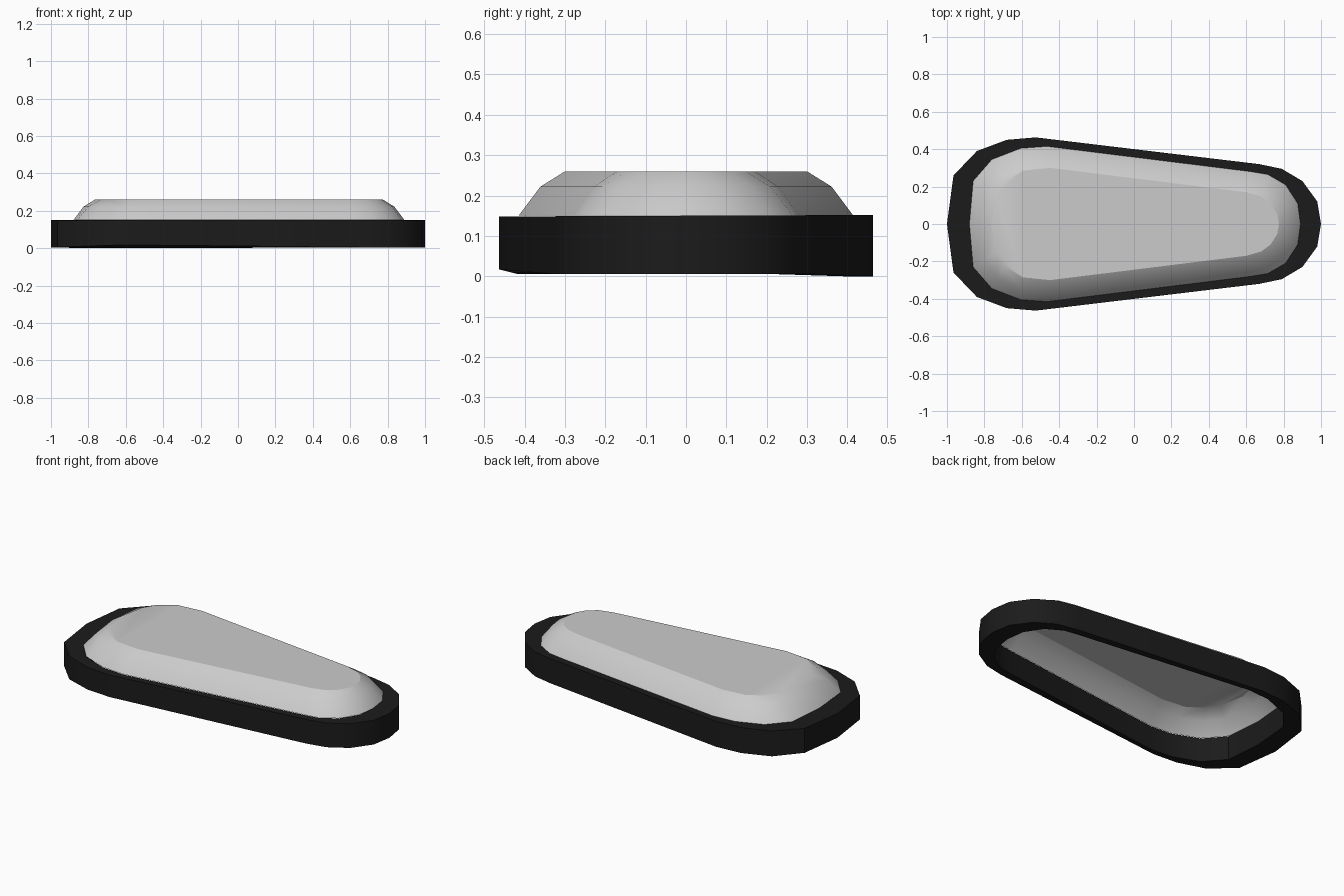
import bpy, bmesh

if "Cube" in bpy.data.objects:
    bpy.data.objects.remove(bpy.data.objects["Cube"])

# Half outlines (y >= 0) from the wide end to the narrow end
OUTER = [(-1, 0), (-.965, .26), (-.84, .39), (-.68, .45), (-.525, .463),
         (.67, .32), (.79, .295), (.90, .23), (.98, .12), (1, 0)]
INNER = [(-.88, 0), (-.86, .23), (-.76, .345), (-.605, .405), (-.465, .415),
         (.625, .28), (.715, .265), (.81, .21), (.875, .11), (.89, 0)]
CROWN = [(-.765, 0), (-.735, .15), (-.69, .225), (-.595, .285), (-.45, .30),
         (.60, .17), (.68, .147), (.73, .11), (.765, .055), (.775, 0)]


def full(half):
    """Mirror a half outline across the x axis into a closed loop."""
    return half + [(x, -y) for x, y in half[-2:0:-1]]


def blend(a, b, t):
    return [(p[0] + (q[0] - p[0]) * t, p[1] + (q[1] - p[1]) * t)
            for p, q in zip(a, b)]


def loft(name, rings, closed=False, cap=False):
    """Bridge matching rings of (outline, height function) into one mesh."""
    bm = bmesh.new()
    loops = [[bm.verts.new((x, y, z(y))) for x, y in full(half)]
             for half, z in rings]
    pairs = list(zip(loops, loops[1:]))
    if closed:
        pairs.append((loops[-1], loops[0]))
    for lo, hi in pairs:
        n = len(lo)
        for i in range(n):
            j = (i + 1) % n
            bm.faces.new((lo[i], lo[j], hi[j], hi[i]))
    if cap:
        bm.faces.new(loops[-1])
    bmesh.ops.recalc_face_normals(bm, faces=bm.faces)
    mesh = bpy.data.meshes.new(name)
    bm.to_mesh(mesh)
    bm.free()
    ob = bpy.data.objects.new(name, mesh)
    bpy.context.collection.objects.link(ob)
    bpy.ops.object.select_all(action='DESELECT')
    ob.select_set(True)
    bpy.context.view_layer.objects.active = ob
    bpy.ops.object.shade_smooth_by_angle(angle=0.5)
    return ob


def rim_top(y):
    return .15 + .004 * y


def rim_bottom(y):
    # underside lifts slightly along the front edge
    if y < -.33:
        return .005 + (-y - .33) * .09
    return 0.0 if y > .38 else .005


# Black rim: a solid band around the opening
rim = loft("rim", [(OUTER, rim_bottom), (OUTER, rim_top),
                   (INNER, rim_top), (INNER, lambda y: .005)], closed=True)
black = bpy.data.materials.new("black_rubber")
black.diffuse_color = (.011, .011, .011, 1)
black.use_nodes = True
black.node_tree.nodes["Principled BSDF"].inputs["Base Color"].default_value = black.diffuse_color
rim.data.materials.append(black)

# Grey raised cover: open below, two sloped bands and a flat top
loft("cover", [(INNER, lambda y: .15),
               (blend(INNER, CROWN, .47), lambda y: .222),
               (CROWN, lambda y: .26)], cap=True)
